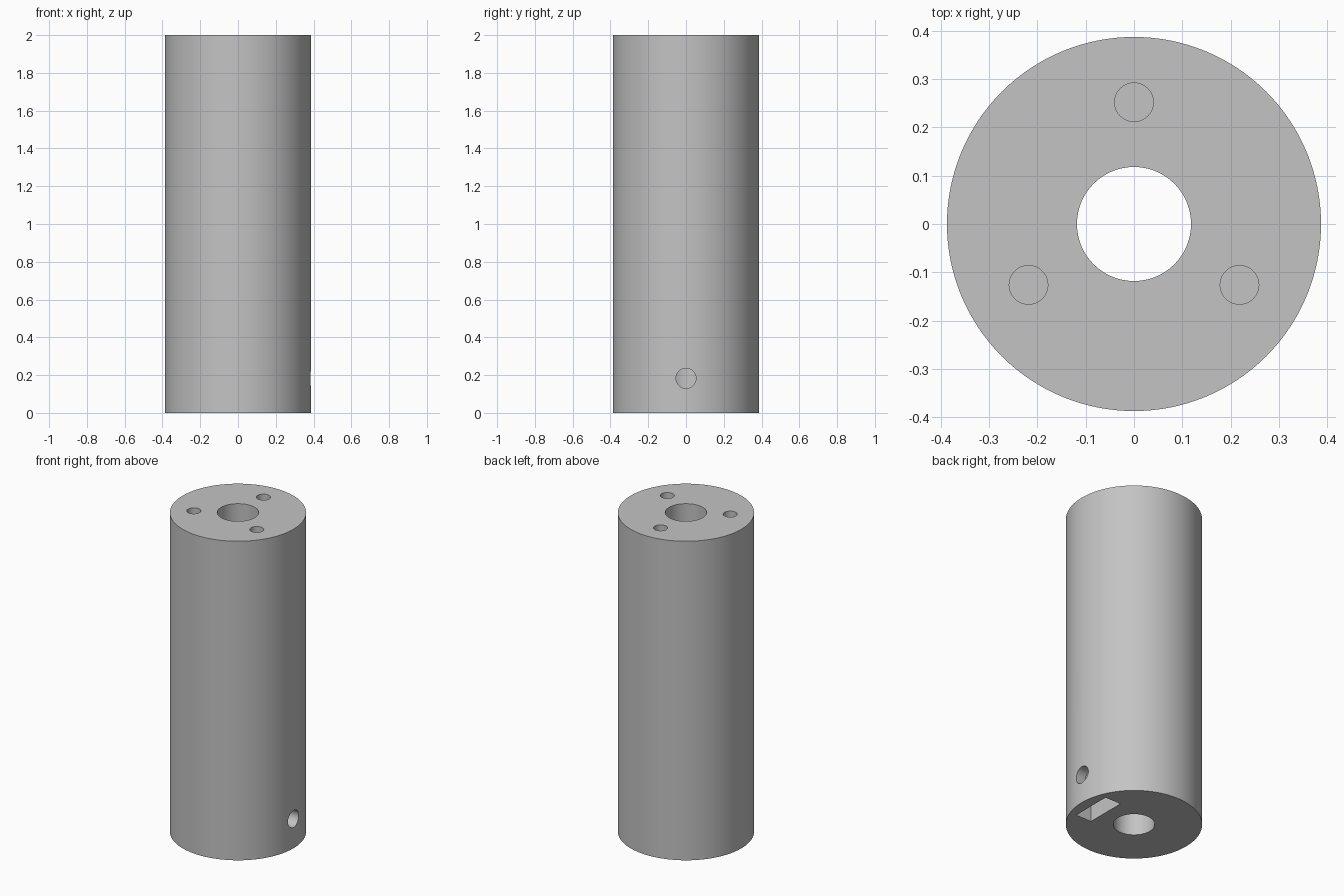
import bpy
import math

cube = bpy.data.objects.get("Cube")
if cube:
    bpy.data.objects.remove(cube, do_unlink=True)

HEIGHT = 2.0
RADIUS = 0.387
OVERLAP = 0.05  # how far cutters stick out of the body

grey = bpy.data.materials.new("plain grey")
grey.use_nodes = True
colour = (0.55, 0.55, 0.55, 1)
grey.diffuse_color = colour
grey.node_tree.nodes["Principled BSDF"].inputs["Base Color"].default_value = colour


def cylinder(name, radius, depth, location, sides=64, rotation=(0, 0, 0)):
    bpy.ops.mesh.primitive_cylinder_add(
        vertices=sides, radius=radius, depth=depth, location=location, rotation=rotation)
    obj = bpy.context.object
    obj.name = name
    obj.data.materials.append(grey)
    return obj


def box(name, size, location):
    bpy.ops.mesh.primitive_cube_add(size=1, location=location)
    obj = bpy.context.object
    obj.name = name
    obj.scale = size
    obj.data.materials.append(grey)
    return obj


def cut(body, cutter):
    """Subtract the cutter from the body, then discard it."""
    cutter.hide_render = True
    bpy.context.view_layer.update()
    mod = body.modifiers.new(cutter.name, "BOOLEAN")
    mod.operation = "DIFFERENCE"
    mod.solver = "EXACT"
    mod.object = cutter
    bpy.ops.object.select_all(action="DESELECT")
    body.select_set(True)
    bpy.context.view_layer.objects.active = body
    bpy.ops.object.modifier_apply(modifier=mod.name)
    bpy.data.objects.remove(cutter, do_unlink=True)


# Main round body
body = cylinder("coupling_body", RADIUS, HEIGHT, (0, 0, HEIGHT / 2), 128)

# Central bore, all the way through
cut(body, cylinder("bore", 0.118, HEIGHT + 2 * OVERLAP, (0, 0, HEIGHT / 2)))

# Three blind screw holes in the top
hole_depth = 0.45
for i in range(3):
    angle = math.radians(90 + 120 * i)
    cut(body, cylinder("screw_hole", 0.04, hole_depth + OVERLAP,
                       (0.252 * math.cos(angle), 0.252 * math.sin(angle),
                        HEIGHT + (OVERLAP - hole_depth) / 2), 48))

# Nut slot in the underside
slot_depth = 0.31
cut(body, box("nut_slot", (0.11, 0.26, slot_depth + OVERLAP),
              (0.265, 0, (slot_depth - OVERLAP) / 2)))

# Set screw hole from the left side into the bore
end = RADIUS + OVERLAP
cut(body, cylinder("set_screw_hole", 0.053, end, (end / 2, 0, 0.183), 48,
                   (0, math.pi / 2, 0)))

bpy.ops.object.shade_smooth_by_angle(angle=math.radians(30))
